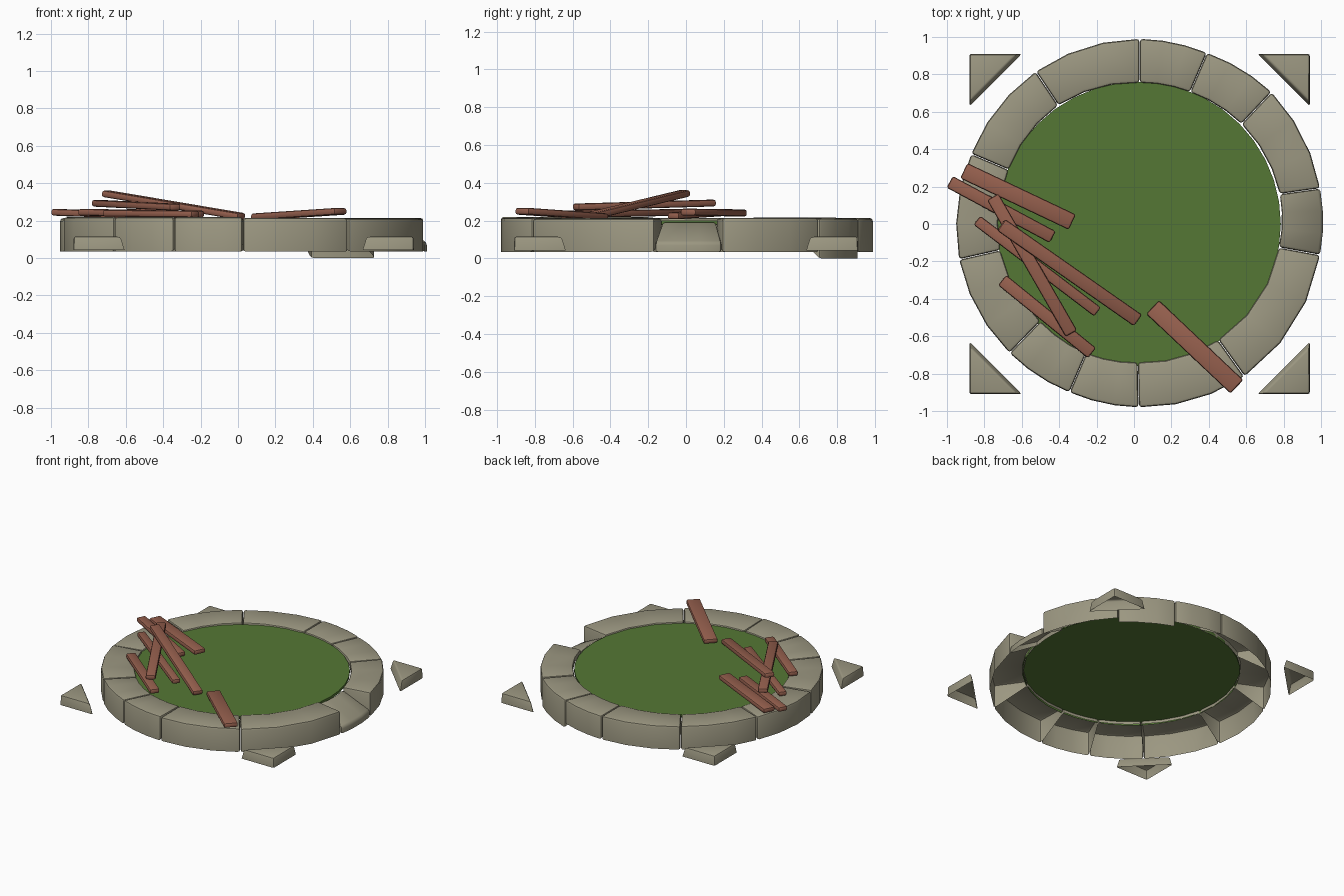
import bpy, bmesh, math, random
from mathutils import Vector, Matrix

if "Cube" in bpy.data.objects:
    bpy.data.objects.remove(bpy.data.objects["Cube"])

random.seed(4)


def material(name, rgb):
    m = bpy.data.materials.new(name)
    m.diffuse_color = (*rgb, 1)
    m.use_nodes = True
    m.node_tree.nodes["Principled BSDF"].inputs["Base Color"].default_value = m.diffuse_color
    return m


STONE = material("grey stone", (0.33, 0.31, 0.22))
GRASS = material("moss green", (0.09, 0.185, 0.035))
WOOD = material("red brown wood", (0.30, 0.115, 0.075))
CX = 0.025


def finish(name, bm, mat, bevel=0.0, segments=2):
    """Round the hard edges, shade by angle and link the object."""
    bmesh.ops.recalc_face_normals(bm, faces=bm.faces)
    if bevel:
        edges = [e for e in bm.edges if len(e.link_faces) == 2
                 and e.calc_face_angle(0) > math.radians(35)]
        bmesh.ops.bevel(bm, geom=edges, offset=bevel, segments=segments,
                        affect='EDGES', profile=0.5, clamp_overlap=True)
    me = bpy.data.meshes.new(name)
    bm.to_mesh(me)
    bm.free()
    me.materials.append(mat)
    for p in me.polygons:
        p.use_smooth = True
    me.set_sharp_from_angle(angle=math.radians(40))
    ob = bpy.data.objects.new(name, me)
    bpy.context.collection.objects.link(ob)
    return ob


def polar(x, y):
    return math.hypot(x - CX, y), math.atan2(y, x - CX)


def ring_stone(name, a, b, bottom, top_in, top_out, segs=3, gap=0.003):
    """Curved block, open underneath: lip, top, outer wall and both ends."""
    rails = []
    for k in (0, 2):                       # outer rail, inner rail
        r0, t0 = polar(a[k], a[k + 1])
        r1, t1 = polar(b[k], b[k + 1])
        dt = (t1 - t0 + math.pi) % (2 * math.pi) - math.pi
        pts = []
        for i in range(segs + 1):
            f = i / segs
            t = t0 + dt * (gap + (1 - 2 * gap) * f)
            r = r0 + (r1 - r0) * f
            pts.append((CX + r * math.cos(t), r * math.sin(t)))
        rails.append(pts)
    bm = bmesh.new()
    rows = []
    for (ox, oy), (ix, iy) in zip(*rails):
        section = [(ox, oy, bottom), (ox, oy, top_out), (ix, iy, top_in), (ix, iy, top_in - 0.035)]
        rows.append([bm.verts.new(p) for p in section])
    for p, q in zip(rows, rows[1:]):
        for j in range(3):
            bm.faces.new((p[j], p[j + 1], q[j + 1], q[j]))
    bm.faces.new(rows[0])
    bm.faces.new(rows[-1])
    finish(name, bm, STONE, 0.016)


# ring of stones: joints clockwise from the back (outer x, y, inner x, y)
JOINTS = [
    (0.03, 0.99, 0.03, 0.755), (0.39, 0.915, 0.30, 0.705),
    (0.735, 0.705, 0.575, 0.535), (0.995, 0.19, 0.78, 0.16),
    (0.995, -0.165, 0.775, -0.125), (0.59, -0.815, 0.45, -0.62),
    (0.025, -0.98, 0.02, -0.74), (-0.345, -0.90, -0.255, -0.69),
    (-0.665, -0.69, -0.50, -0.52), (-0.935, -0.19, -0.715, -0.14),
    (-0.87, 0.375, -0.67, 0.29), (-0.525, 0.815, -0.405, 0.635),
]
for i, a in enumerate(JOINTS):
    b = JOINTS[(i + 1) % len(JOINTS)]
    bottom, ti, to = 0.035, 0.213, 0.215 + random.uniform(-0.004, 0.006)
    if i == 1:                             # this block has sunk to the ground
        bottom = 0.0
    if i == 3:                             # worn, sloping block
        ti, to = 0.197, 0.085
    ring_stone(f"ring_stone_{i + 1}", a, b, bottom, ti, to)

# mossy fill
bm = bmesh.new()
bmesh.ops.create_circle(bm, cap_ends=True, segments=40, radius=0.76)
rim = [e for e in bm.edges if e.is_boundary]
ext = bmesh.ops.extrude_edge_only(bm, edges=rim)
for v in ext["geom"]:
    if isinstance(v, bmesh.types.BMVert):
        v.co.z -= 0.02
disc = finish("mossy_fill", bm, GRASS)
disc.location = (CX, 0, 0.2)

# four corner stones, open underneath
for sx in (-1, 1):
    for sy in (-1, 1):
        bm = bmesh.new()
        low = [(0.91, 0.91), (0.63, 0.91), (0.91, 0.63)]
        high = [(0.908, 0.908), (0.655, 0.908), (0.908, 0.655)]
        lo = [bm.verts.new((0.03 + sx * x, sy * y, 0.042)) for x, y in low]
        hi = [bm.verts.new((0.03 + sx * x, sy * y, 0.116)) for x, y in high]
        bm.faces.new(hi)
        for j in range(3):
            k = (j + 1) % 3
            bm.faces.new((lo[j], lo[k], hi[k], hi[j]))
        side = ("back" if sy > 0 else "front") + ("_right" if sx > 0 else "_left")
        finish("corner_stone_" + side, bm, STONE, 0.012)


def plank(name, p, q, width, thick=0.036):
    """Rounded board between two end points."""
    p, q = Vector(p), Vector(q)
    d = (q - p).normalized()
    side = Vector((0, 0, 1)).cross(d).normalized()
    rot = Matrix((d, side, d.cross(side))).transposed().to_4x4()
    bm = bmesh.new()
    bmesh.ops.create_cube(bm, size=1)
    bmesh.ops.scale(bm, vec=((q - p).length, width, thick), verts=bm.verts)
    ob = finish(name, bm, WOOD, 0.012)
    ob.matrix_world = Matrix.Translation((p + q) / 2) @ rot


# fallen planks
plank("plank_1", (-0.91, 0.285, 0.24), (-0.33, 0.01, 0.245), 0.09)
plank("plank_2", (-0.985, 0.225, 0.245), (-0.435, -0.07, 0.225), 0.07)
plank("plank_3", (-0.755, 0.145, 0.293), (-0.335, -0.585, 0.272), 0.07)
plank("plank_4", (-0.84, 0.02, 0.245), (-0.195, -0.47, 0.235), 0.06)
plank("plank_5", (-0.71, -0.005, 0.345), (0.02, -0.515, 0.222), 0.075)
plank("plank_6", (-0.705, -0.30, 0.24), (-0.225, -0.69, 0.235), 0.07)
plank("plank_7", (0.10, -0.445, 0.22), (0.55, -0.87, 0.25), 0.10)
